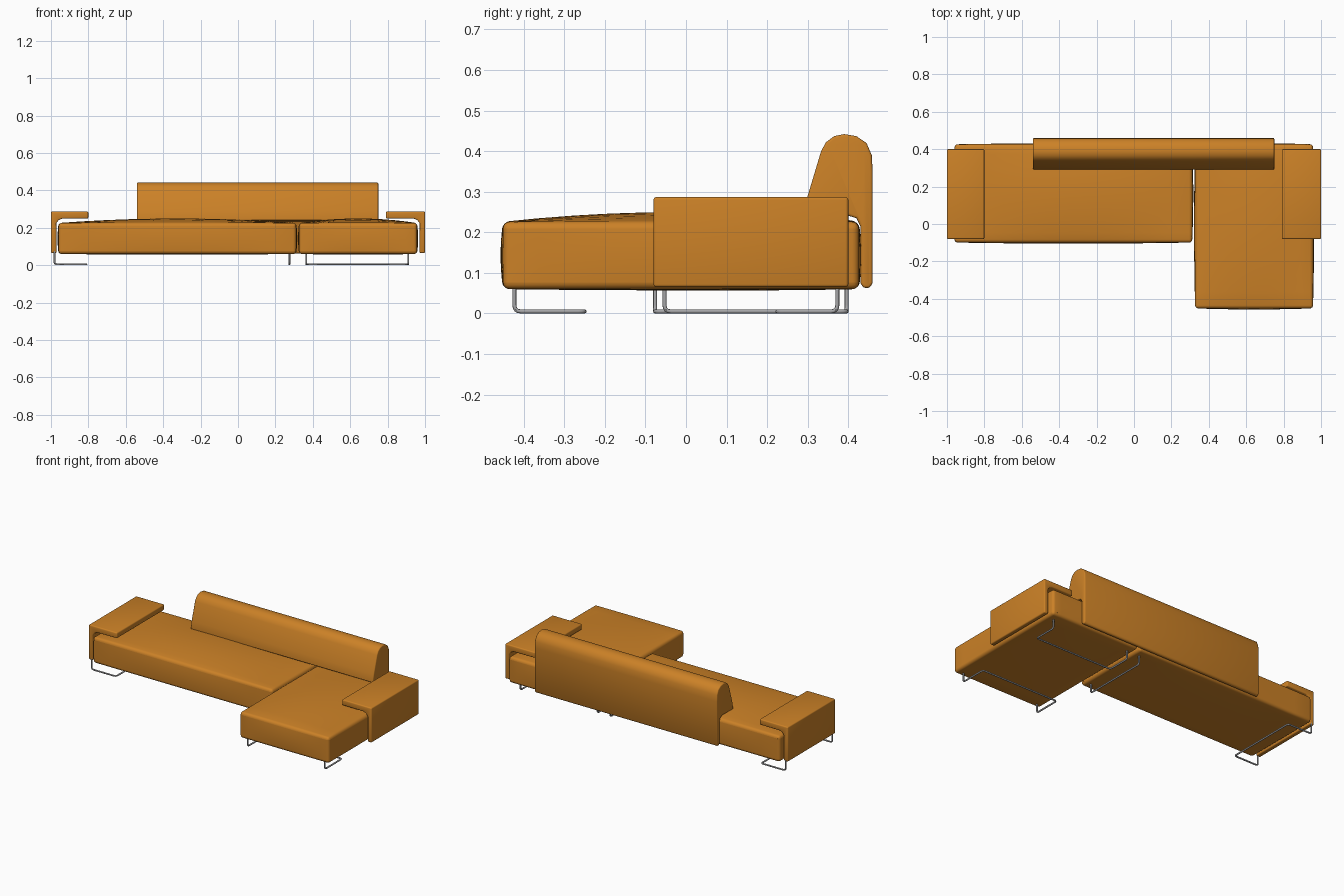
import bpy, bmesh
from mathutils import Vector

if "Cube" in bpy.data.objects:
    bpy.data.objects.remove(bpy.data.objects["Cube"])


def material(name, color):
    mat = bpy.data.materials.new(name)
    mat.use_nodes = True
    mat.diffuse_color = color
    mat.node_tree.nodes["Principled BSDF"].inputs["Base Color"].default_value = color
    return mat


FABRIC = material("orange fabric", (0.60, 0.22, 0.02, 1))
STEEL = material("grey steel", (0.38, 0.38, 0.39, 1))


def activate(obj):
    bpy.ops.object.select_all(action="DESELECT")
    obj.select_set(True)
    bpy.context.view_layer.objects.active = obj


def finish(name, bm, bevel, segments):
    """Turn a bmesh into a smooth, softly edged upholstered part."""
    bmesh.ops.recalc_face_normals(bm, faces=bm.faces)
    mesh = bpy.data.meshes.new(name)
    bm.to_mesh(mesh)
    bm.free()
    obj = bpy.data.objects.new(name, mesh)
    bpy.context.collection.objects.link(obj)
    mesh.materials.append(FABRIC)
    mod = obj.modifiers.new("soft edges", "BEVEL")
    mod.width, mod.segments = bevel, segments
    mod.limit_method, mod.angle_limit = "ANGLE", 0.9
    activate(obj)
    bpy.ops.object.modifier_apply(modifier=mod.name)
    bpy.ops.object.shade_smooth_by_angle(angle=0.7)
    return obj


def cushion(name, x0, x1, y0, y1, z0=0.06, z1=0.226, dome=0.024, bulge=0.006):
    """Box with a domed top and slightly bulging sides."""
    bm = bmesh.new()
    bmesh.ops.create_cube(bm, size=2)
    bmesh.ops.subdivide_edges(bm, edges=bm.edges[:], cuts=9, use_grid_fill=True)
    for v in bm.verts:
        u, w, t = v.co
        fx, fy, fz = 1 - u * u, 1 - w * w, 1 - t * t
        x = (x0 + x1) / 2 + u * ((x1 - x0) / 2 - bulge + bulge * fy * fz)
        y = (y0 + y1) / 2 + w * ((y1 - y0) / 2 - bulge + bulge * fx * fz)
        z = z0 + (z1 - z0) * (t + 1) / 2
        z += fx * fy * (dome * max(t, 0) - 0.003 * max(-t, 0))
        v.co = (x, y, z)
    return finish(name, bm, 0.024, 4)


def extrusion(name, points, offset, bevel, segments=3):
    """Extrude a closed 3D outline along an offset."""
    bm = bmesh.new()
    face = bm.faces.new([bm.verts.new(p) for p in points])
    geom = bmesh.ops.extrude_face_region(bm, geom=[face], use_keep_orig=True)["geom"]
    moved = [g for g in geom if isinstance(g, bmesh.types.BMVert)]
    bmesh.ops.translate(bm, verts=moved, vec=offset)
    return finish(name, bm, bevel, segments)


def wire(name, points, radius=0.005, corner=0.016):
    """Bent round bar through the points, with rounded corners."""
    pts = [Vector(p) for p in points]
    path = [pts[0]]
    for a, b, c in zip(pts, pts[1:], pts[2:]):
        start = b + (a - b).normalized() * corner
        end = b + (c - b).normalized() * corner
        for i in range(5):
            t = i / 4
            path.append(start * (1 - t) ** 2 + b * 2 * t * (1 - t) + end * t * t)
    path.append(pts[-1])
    curve = bpy.data.curves.new(name, "CURVE")
    curve.dimensions = "3D"
    curve.bevel_depth, curve.bevel_resolution = radius, 2
    curve.use_fill_caps = True
    spline = curve.splines.new("POLY")
    spline.points.add(len(path) - 1)
    for point, co in zip(spline.points, path):
        point.co = (*co, 1)
    curve.materials.append(STEEL)
    obj = bpy.data.objects.new(name, curve)
    bpy.context.collection.objects.link(obj)
    activate(obj)
    bpy.ops.object.convert(target="MESH")
    bpy.ops.object.shade_smooth_by_angle(angle=0.8)


# Seats: the long bench and the chaise
cushion("bench_seat", -0.965, 0.317, -0.105, 0.432)
cushion("chaise_seat", 0.321, 0.963, -0.457, 0.432)

# Backrest: wedge on the seat with a slab hanging behind it
back_profile = [(0.29, 0.24), (0.30, 0.29), (0.333, 0.40), (0.345, 0.422), (0.365, 0.437),
                (0.39, 0.442), (0.42, 0.437), (0.445, 0.42), (0.458, 0.39), (0.46, 0.35),
                (0.46, 0.075), (0.453, 0.063), (0.437, 0.063), (0.43, 0.075),
                (0.43, 0.215), (0.42, 0.235), (0.40, 0.241)]
extrusion("backrest", [(-0.54, y, z) for y, z in back_profile], (1.29, 0, 0), 0.006)

# Arms: outer panel with a shelf folding over the seat
for name, side, inner in (("right_arm", -1, 0.80), ("left_arm", 1, 0.79)):
    outline = [(inner, 0.287), (1, 0.287), (1, 0.065), (0.971, 0.065),
               (0.971, 0.225), (0.958, 0.242), (0.94, 0.249), (inner, 0.25)]
    extrusion(name, [(side * x, -0.08, z) for x, z in outline], (0, 0.48, 0), 0.007)

# Sled legs: each bar drops from the seat, runs along the floor and rises again
FLOOR, TOP = 0.005, 0.075
wire("right_leg", [(-0.982, -0.076, TOP), (-0.982, -0.076, FLOOR), (-0.81, -0.076, FLOOR),
                   (-0.81, 0.396, FLOOR), (-0.982, 0.396, FLOOR), (-0.982, 0.396, TOP)])
wire("middle_leg", [(0.275, -0.053, TOP), (0.275, -0.053, FLOOR),
                    (0.275, 0.373, FLOOR), (0.275, 0.373, TOP)])
for name, post_y, rail_y in (("chaise_front_leg", -0.423, -0.25),
                             ("chaise_back_leg", 0.373, 0.225)):
    wire(name, [(0.365, post_y, TOP), (0.365, post_y, FLOOR), (0.365, rail_y, FLOOR),
                (0.91, rail_y, FLOOR), (0.91, post_y, FLOOR), (0.91, post_y, TOP)])
